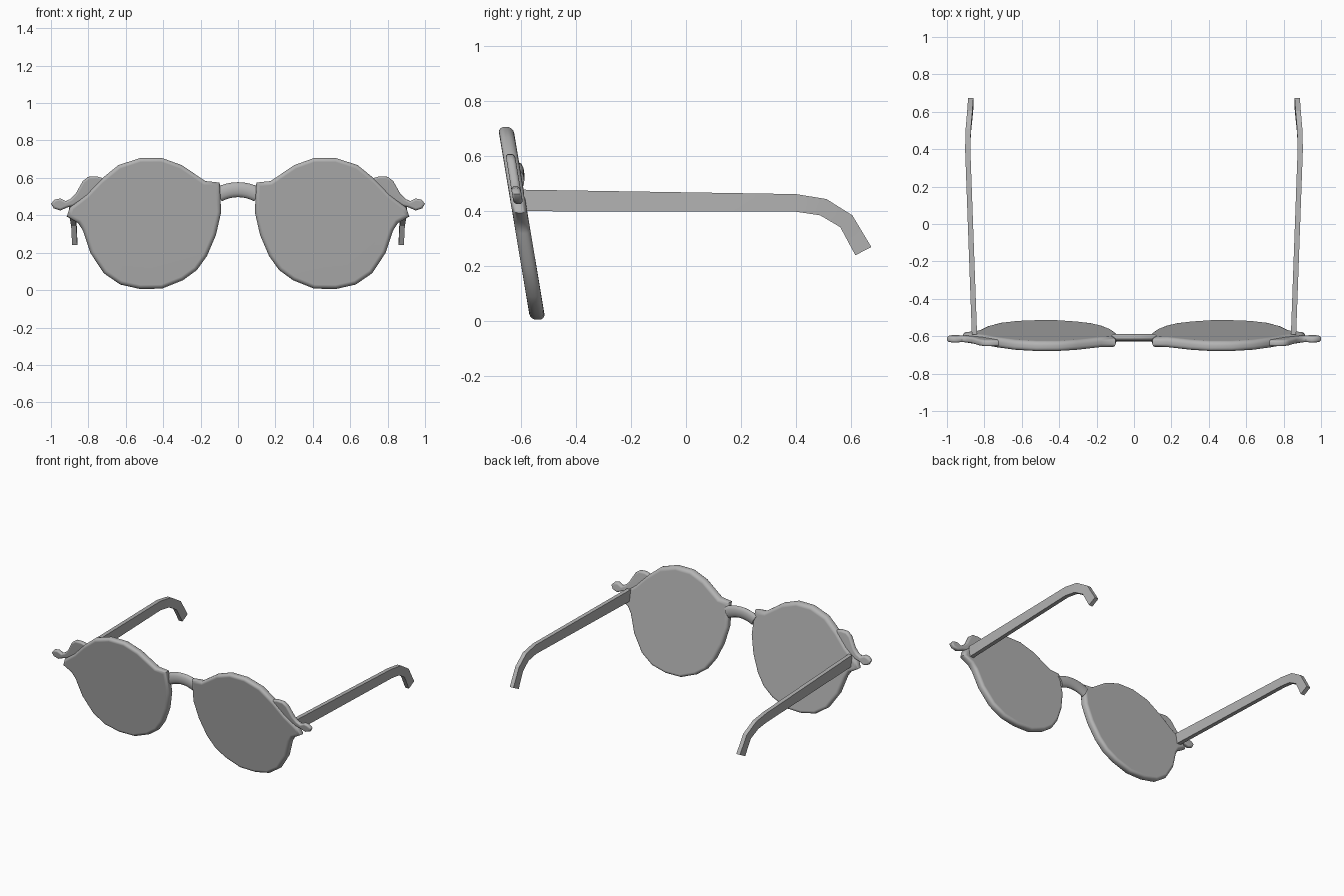
import bpy, bmesh, math

if "Cube" in bpy.data.objects:
    bpy.data.objects.remove(bpy.data.objects["Cube"])

grey = bpy.data.materials.new("frame grey")
grey.diffuse_color = (0.45, 0.45, 0.45, 1)
grey.use_nodes = True
grey.node_tree.nodes["Principled BSDF"].inputs["Base Color"].default_value = grey.diffuse_color


def plane_y(z):
    """Depth of the leaning front plane at height z."""
    return -0.654 + 0.167 * (0.70 - z)


def finish(bm, name, angle, weighted=True):
    bmesh.ops.recalc_face_normals(bm, faces=bm.faces[:])
    me = bpy.data.meshes.new(name)
    bm.to_mesh(me)
    bm.free()
    ob = bpy.data.objects.new(name, me)
    bpy.context.collection.objects.link(ob)
    me.materials.append(grey)
    bpy.ops.object.select_all(action='DESELECT')
    ob.select_set(True)
    bpy.context.view_layer.objects.active = ob
    bpy.ops.object.shade_smooth_by_angle(angle=math.radians(angle))
    if weighted:
        mod = ob.modifiers.new("clean shading", 'WEIGHTED_NORMAL')
        mod.keep_sharp = True
    return ob


def slab(name, outline, side, thick, bevel):
    """Rounded plate with an (x, z) outline, lying in the leaning plane."""
    bm = bmesh.new()
    caps = []
    for off in (-thick / 2, thick / 2):
        caps.append([bm.verts.new((side * x, plane_y(z) + off, z)) for x, z in outline])
    faces = [bm.faces.new(c) for c in caps]
    n = len(outline)
    for i in range(n):
        j = (i + 1) % n
        bm.faces.new((caps[0][i], caps[0][j], caps[1][j], caps[1][i]))
    bmesh.ops.recalc_face_normals(bm, faces=bm.faces[:])
    edges = list({e for f in faces for e in f.edges})
    bmesh.ops.bevel(bm, geom=edges, offset=bevel, segments=4, profile=0.5,
                    affect='EDGES', clamp_overlap=False)
    return finish(bm, name, 50)


lens_outline = [(.524, .706), (.406, .706), (.30, .668), (.175, .583), (.098, .575),
                (.09, .417), (.118, .294), (.166, .182), (.22, .107), (.294, .053),
                (.406, .008), (.524, .006), (.63, .03), (.717, .09), (.79, .20),
                (.83, .32), (.855, .358), (.916, .394), (.898, .444), (.813, .51),
                (.738, .588), (.64, .668)]

wing_outline = [(.71, .595), (.755, .608), (.80, .606), (.83, .583), (.868, .515),
                (.895, .488), (.92, .476), (.95, .490), (.98, .484), (1.0, .462),
                (.985, .437), (.95, .426), (.91, .443), (.88, .45), (.80, .50),
                (.73, .56)]

# Temple arm: y, top z, bottom y, bottom z, outer x, at each station
arm_stations = [(-.59, .478, -.59, .40, .867), (.40, .462, .40, .398, .903),
                (.51, .444, .487, .385, .900), (.604, .385, .56, .342, .892),
                (.673, .27, .615, .24, .887)]


def arm(name, side):
    bm = bmesh.new()
    rings = []
    for yt, zt, yb, zb, x in arm_stations:
        rings.append([bm.verts.new((side * px, py, pz)) for px, py, pz in
                      ((x, yt, zt), (x - .028, yt, zt), (x - .028, yb, zb), (x, yb, zb))])
    for a, b in zip(rings, rings[1:]):
        for i in range(4):
            j = (i + 1) % 4
            bm.faces.new((a[i], a[j], b[j], b[i]))
    bm.faces.new(rings[0])
    bm.faces.new(rings[-1])
    return finish(bm, name, 20, False)


for label, s in (("left", -1), ("right", 1)):
    slab(label + "_lens_and_rim", lens_outline, s, 0.055, 0.022)
    slab(label + "_corner_wing", wing_outline, s, 0.034, 0.013)
    arm(label + "_temple_arm", s)

# Arched nose bridge with an oval section
bm = bmesh.new()
rings = []
for k in range(9):
    t = -1 + k / 4
    x, z = 0.105 * t, 0.537 - 0.026 * t * t
    slope = -0.5 * t
    n = math.hypot(1, slope)
    ring = []
    for i in range(12):
        a = 2 * math.pi * i / 12
        u = 0.04 * math.sin(a)
        ring.append(bm.verts.new((x - u * slope / n, -0.607 + 0.02 * math.cos(a), z + u / n)))
    rings.append(ring)
for a, b in zip(rings, rings[1:]):
    for i in range(12):
        j = (i + 1) % 12
        bm.faces.new((a[i], a[j], b[j], b[i]))
bm.faces.new(rings[0])
bm.faces.new(rings[-1])
finish(bm, "nose_bridge", 60, False)
